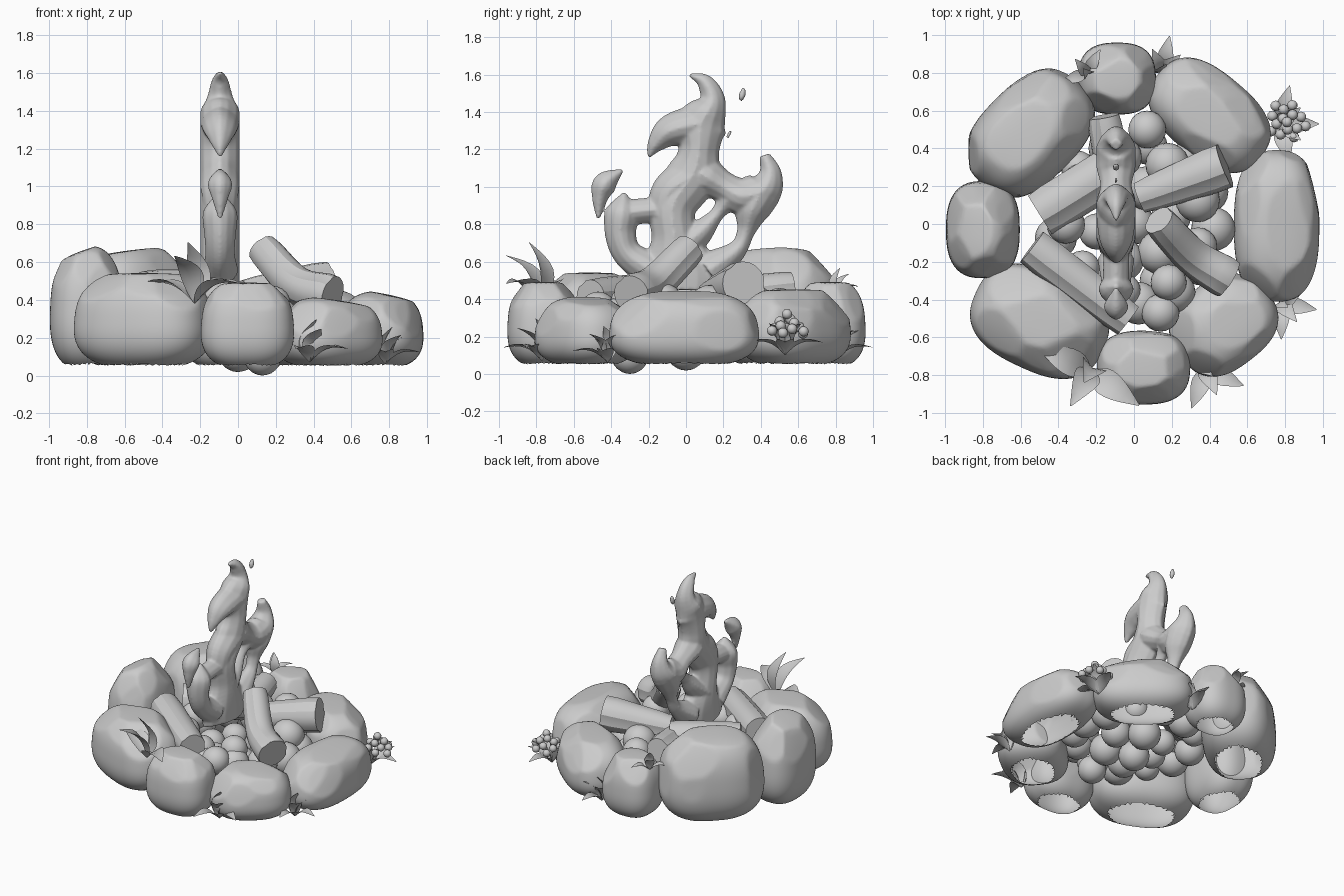
import bpy, bmesh, math, random
from mathutils import Vector, Matrix

if "Cube" in bpy.data.objects:
    bpy.data.objects.remove(bpy.data.objects["Cube"])
random.seed(4)

SHADE = 0.6
grey = bpy.data.materials.new("plain grey")
grey.use_nodes = True
grey.diffuse_color = (SHADE, SHADE, SHADE, 1)
grey.node_tree.nodes["Principled BSDF"].inputs["Base Color"].default_value = grey.diffuse_color


def finish(name, bm, angle=60):
    mesh = bpy.data.meshes.new(name)
    bm.to_mesh(mesh)
    bm.free()
    mesh.materials.append(grey)
    obj = bpy.data.objects.new(name, mesh)
    bpy.context.collection.objects.link(obj)
    bpy.ops.object.select_all(action='DESELECT')
    obj.select_set(True)
    bpy.context.view_layer.objects.active = obj
    bpy.ops.object.shade_smooth_by_angle(angle=math.radians(angle))
    return obj


def spline(pts, steps=6):
    """Smooth path through a few control points."""
    pts = [Vector(p) for p in pts]
    ext = [2 * pts[0] - pts[1]] + pts + [2 * pts[-1] - pts[-2]]
    out = []
    for a, b, c, d in zip(ext, ext[1:], ext[2:], ext[3:]):
        for i in range(steps):
            t = i / steps
            out.append(b + (c - a) * (t / 2) + (2 * a - 5 * b + 4 * c - d) * (t * t / 2)
                       + (3 * b - a - 3 * c + d) * (t ** 3 / 2))
    return out + [pts[-1]]


def heading_at(path, i):
    return path[min(i + 1, len(path) - 1)] - path[max(i - 1, 0)]


def loft(bm, rings):
    rows = [[bm.verts.new(p) for p in ring] for ring in rings]
    count = len(rows[0])
    for a, b in zip(rows, rows[1:]):
        for i in range(count):
            j = (i + 1) % count
            bm.faces.new((a[i], a[j], b[j], b[i]))
    bm.faces.new(rows[0][::-1])
    bm.faces.new(rows[-1])
    bmesh.ops.recalc_face_normals(bm, faces=bm.faces)


def ball(bm, radius, spot, detail=3):
    bmesh.ops.create_icosphere(bm, subdivisions=detail, radius=radius,
                               matrix=Matrix.Translation(spot))


# Ring of boulders: rounded blocks planed by a few random flats, open underneath
def boulder(name, x, y, a, b, top, turn=0, lean=(0, 0)):
    bm = bmesh.new()
    bmesh.ops.create_icosphere(bm, subdivisions=5, radius=1)
    hollow = [f for f in bm.faces if f.calc_center_median().z < -.83]
    bmesh.ops.delete(bm, geom=hollow, context='FACES')
    flats = [(Vector((*lean, 1)).normalized(), .9)]
    for i in range(9):
        ang = i * 2.4 + random.random()
        facing = Vector((math.cos(ang), math.sin(ang), random.uniform(-.1, 1.2)))
        flats.append((facing.normalized(), random.uniform(.96, 1.06)))
    spin = Matrix.Rotation(math.radians(turn), 3, 'Z')
    base, floor, power = .05, -.93, 2.6
    for v in bm.verts:
        p = v.co / sum(abs(c) ** power for c in v.co) ** (1 / power)
        for normal, reach in flats:
            p -= normal * max(p.dot(normal) - reach, 0) * .75
        p.z = max(p.z, floor)
        grow = 1.02 - .07 * p.z
        flat = spin @ Vector((p.x * a * grow, p.y * b * grow, 0))
        height = base + (p.z - floor) * (top - base) / 1.85
        v.co = Vector((x, y, height)) + flat
    finish(name, bm)


boulder("back_left_boulder", -.55, .48, .36, .25, .66, 45, (-.1, .1))
boulder("back_boulder", -.09, .77, .2, .185, .49)
boulder("back_right_boulder", .4, .575, .34, .22, .45, -40)
boulder("right_boulder", .755, -.01, .22, .39, .43, lean=(.25, 0))
boulder("front_right_boulder", .475, -.53, .28, .23, .4, 38, (.2, -.1))
boulder("front_boulder", .05, -.76, .24, .19, .49)
boulder("front_left_boulder", -.5, -.515, .36, .255, .54, -25)
boulder("left_boulder", -.8, -.03, .19, .25, .66, lean=(-.25, 0))

# Bed of round cobbles in the pit, rising towards the rim
bm = bmesh.new()
for count, reach, rise in ((1, 0, .15), (6, .2, .2), (13, .42, .27), (9, .36, .36)):
    for i in range(count):
        ang = math.tau * i / count + reach
        lift = rise + random.uniform(-.03, .03)
        ball(bm, random.uniform(.09, .12), (reach * math.cos(ang), reach * math.sin(ang), lift))
for spot in ((.13, -.3, .1), (.14, -.47, .34), (.07, .5, .36)):
    ball(bm, .1, spot)
finish("pit_cobbles", bm)


# Logs with notched bark and chamfered ends, tapering through (x, y, z, radius)
def log(name, *pts):
    path = spline(pts)
    rings = []
    for i, p in enumerate(path):
        run = heading_at(path, i).xyz.normalized()
        side = run.cross(Vector((0, 0, 1))).normalized()
        up = side.cross(run)
        chamfer = .94 if i in (0, len(path) - 1) else 1
        ring = []
        for k in range(20):
            ang = math.tau * k / 20
            r = p.w * chamfer * (.92 if k % 7 == 3 else 1)
            ring.append(p.xyz + side * r * math.cos(ang) + up * r * math.sin(ang))
        rings.append(ring)
    bm = bmesh.new()
    loft(bm, rings)
    finish(name, bm, 30)


log("left_log", (-.5, .05, .43, .13), (-.08, .31, .43, .13))
log("front_log", (-.54, -.12, .44, .11), (-.03, -.51, .41, .1))
log("bent_log", (.13, .02, .67, .09), (.31, -.17, .48, .1), (.5, -.29, .42, .115))
log("right_log", (.03, .14, .42, .09), (.48, .31, .48, .13))
log("back_log", (-.16, .57, .46, .09), (-.1, .25, .42, .1))

# Flame: flat tongues through (y, z, radius) points, fused into one body
flame_bm = bmesh.new()
FLAME_X = -.095


def tongue(*pts):
    path = spline(pts)
    rings = []
    for i, p in enumerate(path):
        run = heading_at(path, i).xy.normalized()
        r = max(p.z, .005)
        thick = min(r, .105)
        ring = []
        for k in range(12):
            c, s = math.cos(math.tau * k / 12), math.sin(math.tau * k / 12)
            wide = r * c * abs(c) ** .3
            ring.append((FLAME_X + thick * s * abs(s) ** .3, p.x - run.y * wide, p.y + run.x * wide))
        rings.append(ring)
    loft(flame_bm, rings)


# trunk and crown, then the crown's barb and the shoulder
tongue((-.04, .45, .24), (-.04, .55, .24), (-.06, .72, .13), (-.07, .9, .13), (.04, 1.07, .14),
       (.07, 1.2, .11), (.08, 1.33, .14), (.14, 1.46, .075), (.1, 1.56, .045), (.02, 1.6, .01))
tongue((.08, 1.34, .11), (-.08, 1.3, .09), (-.16, 1.23, .05), (-.2, 1.16, .01))
tongue((.02, 1.05, .12), (-.09, .97, .1), (-.13, .84, .08))
# left arm and its bridge
tongue((-.33, .97, .01), (-.34, .87, .09), (-.35, .75, .085), (-.31, .64, .08), (-.18, .55, .1))
tongue((-.34, .86, .07), (-.14, .88, .07))
# right arm reaching out, folding back down, and its bridge
tongue((.08, 1.07, .12), (.2, 1, .085), (.3, .95, .105), (.41, .98, .105), (.45, 1.07, .065), (.42, 1.17, .03))
tongue((.4, .97, .11), (.35, .87, .095), (.32, .76, .05), (.27, .66, .055), (.12, .55, .11))
tongue((.24, .95, .08), (.17, .86, .04), (.08, .76, .07), (-.02, .68, .1))
# loose lick and two sparks
tongue((-.34, 1.09, .01), (-.43, 1.02, .065), (-.46, .94, .045), (-.47, .83, .01))
tongue((.29, 1.46, .01), (.3, 1.49, .02), (.31, 1.53, .01))
tongue((.22, 1.26, .01), (.24, 1.3, .01))
flame = finish("flame", flame_bm)
fuse = flame.modifiers.new("fuse", 'REMESH')
fuse.mode = 'VOXEL'
fuse.voxel_size = .009
fuse.use_smooth_shade = True
soften = flame.modifiers.new("soften", 'SMOOTH')
soften.iterations = 4


# Fans of folded pointed leaves, alternately low and steep, round one upright leaf
def plant(name, root, facing, spread, count, length):
    bm = bmesh.new()
    root = Vector(root)
    leaves = [(facing, 78)]
    for i in range(count):
        leaves.append((facing + spread * (i / (count - 1) - .5), 50 if i % 2 else 18))
    for turn, rise in leaves:
        turn, rise = math.radians(turn), math.radians(rise)
        run = Vector((math.cos(turn) * math.cos(rise), math.sin(turn) * math.cos(rise), math.sin(rise)))
        side = run.cross(Vector((0, 0, 1))).normalized()
        fold = side.cross(run)
        rows = []
        for i in range(9):
            t = i / 8
            bow = math.sin(math.pi * t)
            w = length * (.21 * math.sin(math.pi * t ** .8) + .01)
            mid = root + (run * t + fold * bow * .16) * length
            rows.append([bm.verts.new(mid + (side * s + fold * abs(s) * .35) * w) for s in (-1, 0, 1)])
        for a, b in zip(rows, rows[1:]):
            for k in (0, 1):
                bm.faces.new((a[k], a[k + 1], b[k + 1], b[k]))
    finish(name, bm)


plant("front_left_leaves", (-.23, -.78, .38), -120, 170, 3, .33)
plant("front_right_leaves", (.38, -.77, .07), -45, 130, 4, .23)
plant("right_leaves", (.78, -.42, .06), -30, 120, 4, .2)
plant("back_right_leaves", (.15, .81, .08), 60, 110, 4, .2)
plant("back_left_leaves", (-.25, .8, .42), 130, 140, 3, .15)
plant("berry_leaves", (.77, .53, .1), 0, 150, 5, .22)

# Berry cluster
bm = bmesh.new()
for i in range(15):
    ang = i * 2.4
    reach = .028 * math.sqrt(i)
    ball(bm, .028, (.81 + reach * math.cos(ang), .54 + reach * math.sin(ang), .32 - reach), 2)
finish("berries", bm)
